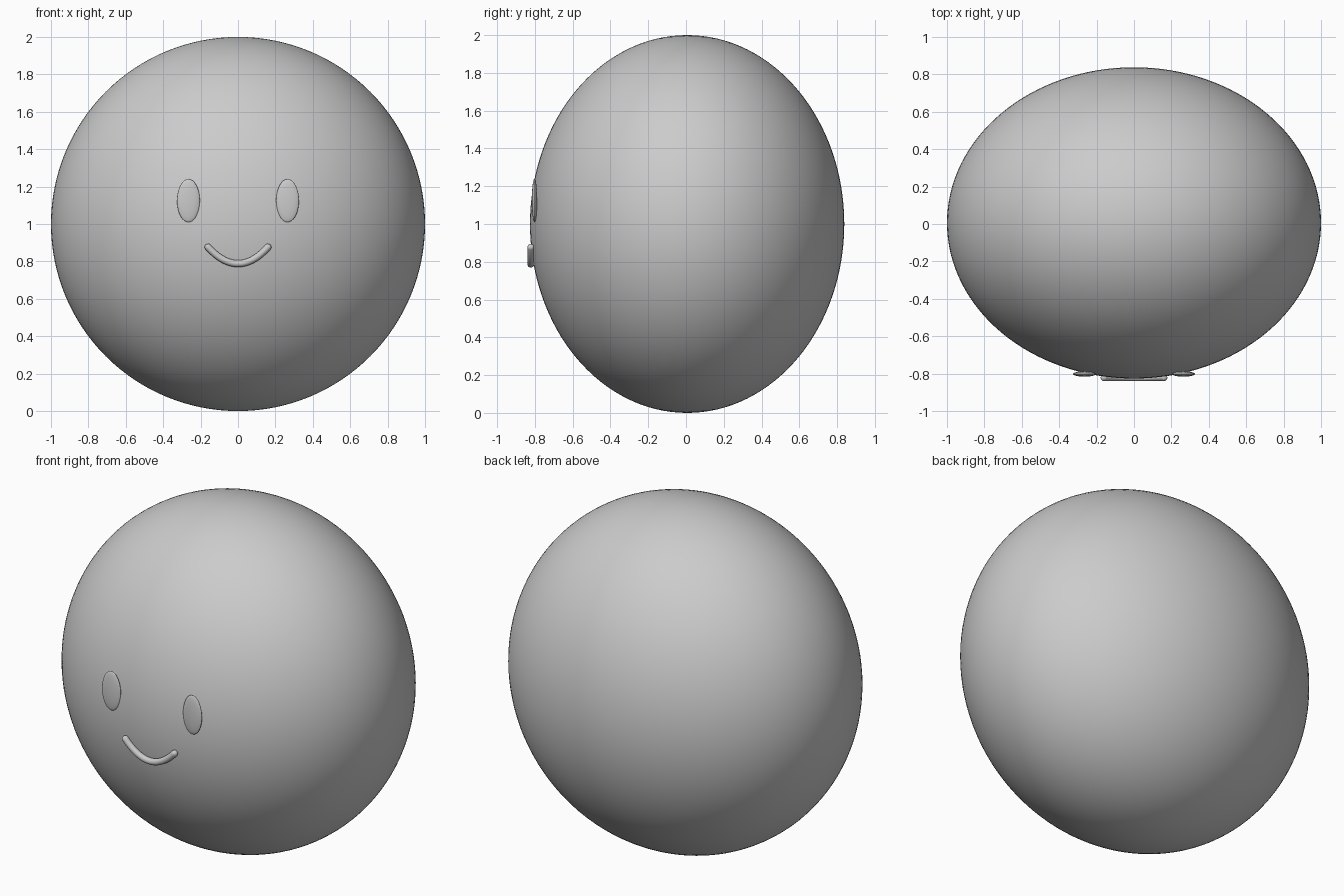
import bpy, math

if "Cube" in bpy.data.objects:
    bpy.data.objects.remove(bpy.data.objects["Cube"])


def ellipsoid(name, loc, radii, segments, rings):
    bpy.ops.mesh.primitive_uv_sphere_add(segments=segments, ring_count=rings, radius=1, location=loc)
    ob = bpy.context.object
    ob.name = name
    ob.scale = radii
    bpy.ops.object.transform_apply(location=False, rotation=False, scale=True)
    bpy.ops.object.shade_smooth()
    return ob


# Body: slightly flattened ball
ellipsoid("body", (0, 0.006, 1), (1, 0.832, 1), 128, 64)

# Eyes: thin upright ovals
for side, label in ((-1, "left"), (1, "right")):
    ellipsoid("eye_" + label, (side * 0.265, -0.802, 1.125), (0.061, 0.014, 0.115), 48, 24)

# Smile: parabolic tube with rounded ends
half, low, rise, tube, steps = 0.16, 0.788, 0.088, 0.0185, 32
path = []
for i in range(steps + 1):
    x = half * (2 * i / steps - 1)
    path.append((x, low + rise * (x / half) ** 2, 1.0))
tangent = math.atan(2 * rise / half)
caps = []
for k in range(1, 9):
    a = math.pi / 2 * k / 8
    d = tube * math.sin(a)
    caps.append((half + d * math.cos(tangent), low + rise + d * math.sin(tangent), max(math.cos(a), 0.01)))
path = [(-x, z, r) for x, z, r in reversed(caps)] + path + caps

curve = bpy.data.curves.new("smile", 'CURVE')
curve.dimensions = '3D'
curve.bevel_depth = tube
curve.bevel_resolution = 6
curve.use_fill_caps = True
spline = curve.splines.new('POLY')
spline.points.add(len(path) - 1)
for p, (x, z, r) in zip(spline.points, path):
    p.co = (x, -0.8215, z, 1)
    p.radius = r
spline.use_smooth = True
smile = bpy.data.objects.new("smile", curve)
bpy.context.collection.objects.link(smile)
bpy.ops.object.select_all(action='DESELECT')
smile.select_set(True)
bpy.context.view_layer.objects.active = smile
bpy.ops.object.convert(target='MESH')
bpy.ops.object.shade_smooth()
